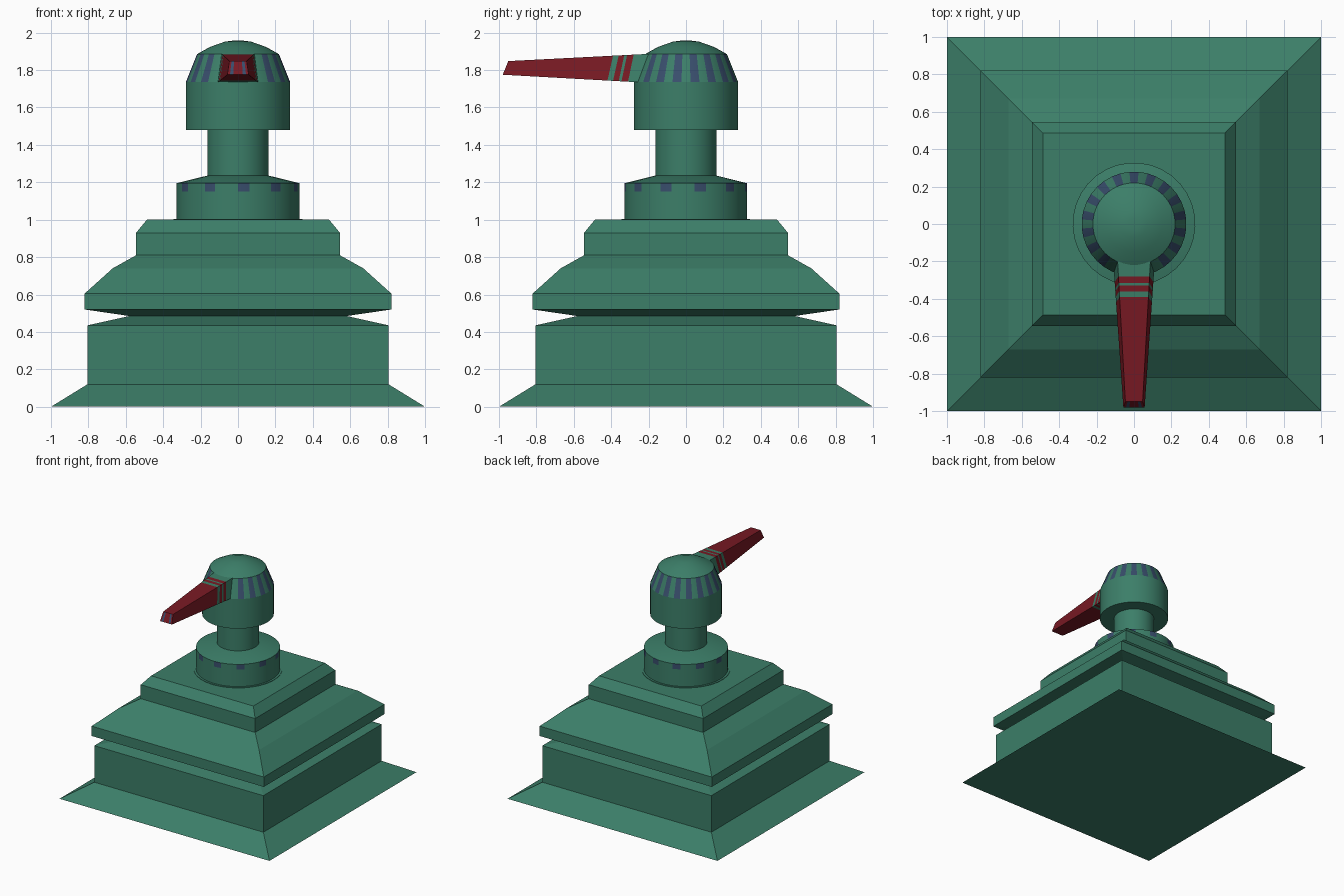
import bpy, bmesh
from math import cos, sin, radians, pi

if "Cube" in bpy.data.objects:
    bpy.data.objects.remove(bpy.data.objects["Cube"])


def material(name, rgb):
    m = bpy.data.materials.new(name)
    m.diffuse_color = (*rgb, 1)
    m.use_nodes = True
    m.node_tree.nodes["Principled BSDF"].inputs["Base Color"].default_value = m.diffuse_color
    return m


GREEN = material("green", (0.045, 0.21, 0.14))
RED = material("red", (0.19, 0.01, 0.017))
BLUE = material("blue", (0.04, 0.075, 0.15))


def loft(name, rings, mats, pick=lambda band, side: 0, caps=(True, True), smooth=False):
    """Skin a list of equal-sized rings; pick gives each quad its material slot."""
    bm = bmesh.new()
    loops = [[bm.verts.new(p) for p in ring] for ring in rings]
    n = len(rings[0])
    for b, (lo, hi) in enumerate(zip(loops, loops[1:])):
        for s in range(n):
            t = (s + 1) % n
            f = bm.faces.new((lo[s], lo[t], hi[t], hi[s]))
            f.material_index = pick(b, s)
    if caps[0]:
        bm.faces.new(loops[0][::-1])
    if caps[1]:
        bm.faces.new(loops[-1])
    bmesh.ops.recalc_face_normals(bm, faces=bm.faces)
    me = bpy.data.meshes.new(name)
    bm.to_mesh(me)
    bm.free()
    for m in mats:
        me.materials.append(m)
    ob = bpy.data.objects.new(name, me)
    bpy.context.collection.objects.link(ob)
    if smooth:
        bpy.ops.object.select_all(action='DESELECT')
        ob.select_set(True)
        bpy.context.view_layer.objects.active = ob
        bpy.ops.object.shade_smooth_by_angle(angle=radians(20))
    return ob


def circles(profile, n, start):
    angles = [radians(start) + 2 * pi * i / n for i in range(n)]
    return [[(r * cos(a), r * sin(a), z) for a in angles] for r, z in profile]


# Stepped square pedestal
steps = [(1.0, 0), (0.805, 0.12), (0.805, 0.435), (0.58, 0.485), (0.82, 0.52), (0.82, 0.605),
         (0.67, 0.74), (0.545, 0.81), (0.545, 0.93), (0.487, 1.0)]
loft("pedestal", [[(-w, -w, z), (w, -w, z), (w, w, z), (-w, w, z)] for w, z in steps], [GREEN])

# Collar with a row of eleven small windows, thin flange at its foot
collar = [(0.345, 0.99), (0.345, 1.004), (0.328, 1.004), (0.328, 1.15), (0.328, 1.195), (0.155, 1.238)]
loft("collar", circles(collar, 33, -90), [GREEN, BLUE],
     lambda b, s: int(b == 3 and s % 3 == 0), smooth=True)

# Neck
loft("neck", circles([(0.165, 1.2), (0.165, 1.5)], 36, -95), [GREEN], smooth=True)

# Turret head with striped sloping windows, left blank behind the barrel
head = [(0.28, 1.48), (0.28, 1.735), (0.22, 1.885), (0.15, 1.924), (0.07, 1.952), (0.03, 1.957)]
loft("turret_head", circles(head, 36, -95), [GREEN, BLUE],
     lambda b, s: int(b == 1 and s % 2 == 0 and s not in (0, 2, 34)), smooth=True)

# Tapered barrel: columns across its width, slanted bands along its length
columns = (-1, -0.75, -0.45, 0.45, 0.75, 1)


def section(y):
    t = (y + 0.26) / -0.72
    wb, wt = 0.107 - 0.05 * t, 0.086 - 0.04 * t
    zb, zt = 1.735 + 0.04 * t, 1.885 - 0.037 * t
    return ([(c * wb, y, zb) for c in columns] +
            [(c * wt, y + 0.03, zt) for c in reversed(columns)])


ys = (-0.15, -0.31, -0.345, -0.36, -0.39, -0.42, -0.98)
band_slots = (0, 1, 0, 1, 0, 1)
barrel = loft("barrel", [section(y) for y in ys], [GREEN, RED, BLUE],
              lambda b, s: band_slots[b], caps=(True, False))

# Barrel tip: vertical strips closing the end, two of them blue
bm = bmesh.new()
bm.from_mesh(barrel.data)
bm.verts.ensure_lookup_table()
tip = bm.verts[-12:]
for i in range(5):
    f = bm.faces.new((tip[i], tip[i + 1], tip[10 - i], tip[11 - i]))
    f.material_index = 2 if i in (1, 3) else 1
bmesh.ops.recalc_face_normals(bm, faces=bm.faces)
bm.to_mesh(barrel.data)
bm.free()
